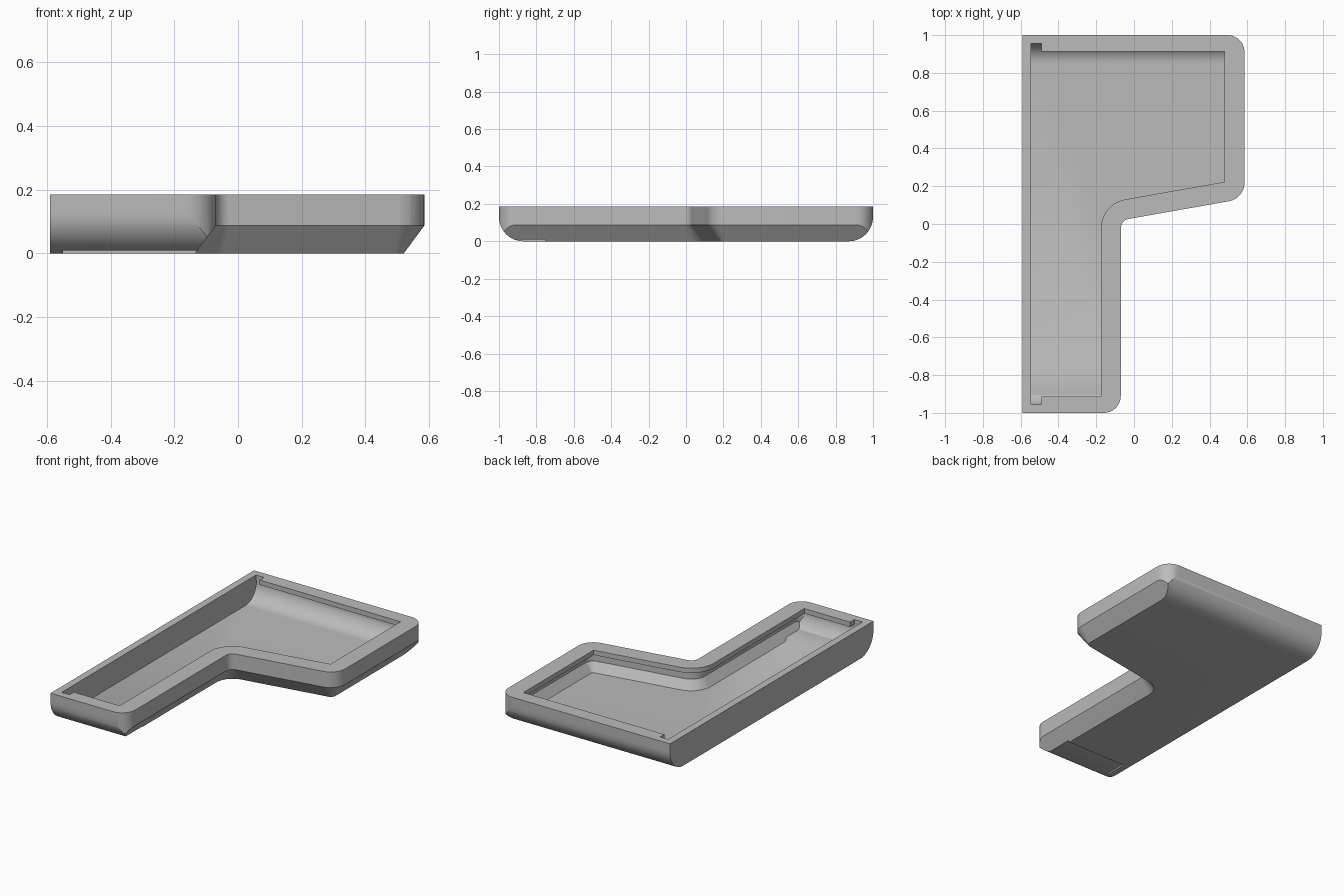
import bpy, bmesh, math
from mathutils import Vector

if "Cube" in bpy.data.objects:
    bpy.data.objects.remove(bpy.data.objects["Cube"])

grey = bpy.data.materials.new("grey")
grey.diffuse_color = (0.5, 0.5, 0.5, 1)
grey.use_nodes = True
grey.node_tree.nodes["Principled BSDF"].inputs["Base Color"].default_value = grey.diffuse_color
SLOPE = math.tan(math.radians(10))      # diagonal edge of the plan


def fillet(points, n=10):
    """Closed 2D loop from (x, y, corner radius) points."""
    loop = []
    for i, (x, y, r) in enumerate(points):
        p = Vector((x, y))
        if r <= 0:
            loop.append(p)
            continue
        a = (Vector(points[i - 1][:2]) - p).normalized()
        b = (Vector(points[(i + 1) % len(points)][:2]) - p).normalized()
        half = a.angle(b) / 2
        centre = p + (a + b).normalized() * (r / math.sin(half))
        start = p + a * (r / math.tan(half)) - centre
        end = p + b * (r / math.tan(half)) - centre
        sweep = start.angle(end)
        for k in range(n + 1):
            t = k / n
            v = start * math.sin((1 - t) * sweep) + end * math.sin(t * sweep)
            loop.append(centre + v / math.sin(sweep))
    return loop


def plan(d, y_end, left, r_end, r_outer):
    """Stepped outline, its right hand edges moved inward by d."""
    leg, right = -0.07 - d, 0.585 - d
    diag = lambda x: 0.135 + SLOPE * (x - 0.585) + d / math.cos(math.radians(10))
    return fillet([(left, -y_end, 0), (leg, -y_end, r_end),
                   (leg, diag(leg), 0.05 + d), (right, diag(right), r_outer),
                   (right, y_end, r_end), (left, y_end, 0)])


def loft(name, loops):
    """Solid through equal loops of 3D points, capped at both ends."""
    bm = bmesh.new()
    rows = [[bm.verts.new(p) for p in loop] for loop in loops]
    n = len(rows[0])
    for low, high in zip(rows, rows[1:]):
        for i in range(n):
            j = (i + 1) % n
            bm.faces.new((low[i], low[j], high[j], high[i]))
    bm.faces.new(rows[0][::-1])
    bm.faces.new(rows[-1])
    bmesh.ops.recalc_face_normals(bm, faces=bm.faces)
    mesh = bpy.data.meshes.new(name)
    bm.to_mesh(mesh)
    bm.free()
    mesh.materials.append(grey)
    obj = bpy.data.objects.new(name, mesh)
    bpy.context.collection.objects.link(obj)
    return obj


def stack(name, layers):
    return loft(name, [[(p.x, p.y, z) for p in loop] for loop, z in layers])


def extrude_x(name, loop, x0, x1):
    return loft(name, [[(x, p[0], p[1]) for p in loop] for x in (x0, x1)])


def box(name, x0, x1, y0, y1, z0, z1):
    return extrude_x(name, [(y0, z0), (y1, z0), (y1, z1), (y0, z1)], x0, x1)


def combine(obj, tool, operation):
    mod = obj.modifiers.new("cut", 'BOOLEAN')
    mod.operation, mod.object, mod.solver = operation, tool, 'EXACT'
    graph = bpy.context.evaluated_depsgraph_get()
    mesh = bpy.data.meshes.new_from_object(obj.evaluated_get(graph))
    obj.modifiers.clear()
    obj.data = mesh
    bpy.data.objects.remove(tool)


def body(name, d, y_end, left, r_end, floor, top, r_floor, bevel):
    """Outline prism with rounded ends and a bevelled lower right edge."""
    obj = stack(name, [(plan(d, y_end, left, r_end, 0.1 - d), z)
                       for z in (floor - 0.05, top)])
    ends = fillet([(-y_end, floor, r_floor), (y_end, floor, r_floor),
                   (y_end, 0.4, 0), (-y_end, 0.4, 0)], 14)
    combine(obj, extrude_x("end_rounding", ends, -1, 1), 'INTERSECT')
    layers = []
    for z in (floor - 0.015, 0.1, 0.4):
        off = d + max(-0.009, bevel - 0.74 * (z - floor))
        layers.append((plan(off, 1.3, -0.9, 0, max(0.1 - off, 0.003)), z))
    combine(obj, stack("edge_bevel", layers), 'INTERSECT')
    return obj


# Outer shell
tray = body("tray", 0, 1.0, -0.59, 0.09, 0, 0.185, 0.13, 0.065)

# Inner cavity with a raised floor at the front end
cavity = body("cavity", 0.045, 0.96, -0.545, 0.05, 0.035, 0.155, 0.11, 0.04)
step = [(-1.1, 0), (-0.735, 0), (-0.74, 0.03), (-0.785, 0.05), (-1.1, 0.05)]
combine(cavity, extrude_x("raised_floor", step, -0.8, 0.1), 'DIFFERENCE')
combine(tray, cavity, 'DIFFERENCE')

# Opening in the lip, with a notch at each end
opening = plan(0.105, 0.913, -0.545, 0, 0)
combine(tray, stack("opening", [(opening, 0.12), (opening, 0.3)]), 'DIFFERENCE')
for y0, y1 in ((0.88, 0.955), (-0.955, -0.88)):
    combine(tray, box("notch", -0.545, -0.49, y0, y1, 0.125, 0.3), 'DIFFERENCE')

# Shallow recess under the front end
combine(tray, box("recess", -0.55, 0.1, -1.1, -0.75, -0.1, 0.009), 'DIFFERENCE')

bpy.context.view_layer.objects.active = tray
tray.select_set(True)
bpy.ops.object.shade_smooth_by_angle(angle=math.radians(25))
